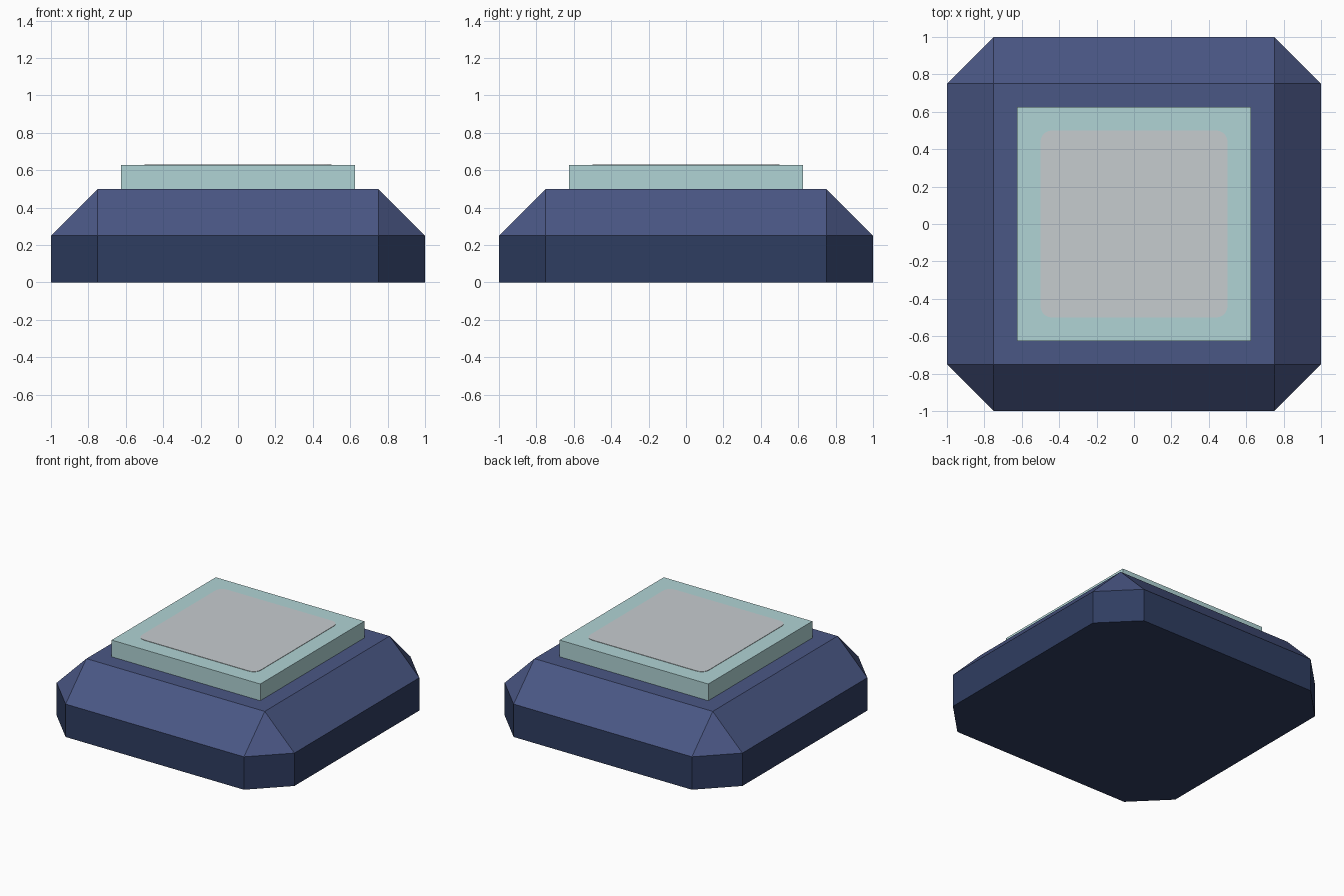
import bpy, bmesh
from mathutils import Matrix

if "Cube" in bpy.data.objects:
    bpy.data.objects.remove(bpy.data.objects["Cube"])


def material(name, rgb):
    # sRGB 0-255 to linear diffuse colour
    lin = [((c / 255 + 0.055) / 1.055) ** 2.4 for c in rgb]
    m = bpy.data.materials.new(name)
    m.diffuse_color = (*lin, 1)
    m.use_nodes = True
    m.node_tree.nodes["Principled BSDF"].inputs["Base Color"].default_value = m.diffuse_color
    return m


def box(bm, size, z0, z1):
    mat = Matrix.Translation((0, 0, (z0 + z1) / 2)) @ Matrix.Diagonal((size, size, z1 - z0, 1))
    bmesh.ops.create_cube(bm, size=1, matrix=mat)


def finish(bm, name, *mats):
    bmesh.ops.recalc_face_normals(bm, faces=bm.faces[:])
    me = bpy.data.meshes.new(name)
    bm.to_mesh(me)
    bm.free()
    for m in mats:
        me.materials.append(m)
    ob = bpy.data.objects.new(name, me)
    bpy.context.collection.objects.link(ob)
    return ob


navy = material("navy side", (47, 61, 97))
blue = material("blue top", (74, 87, 133))
teal = material("pale teal", (176, 212, 213))
grey = material("warm grey", (198, 204, 207))

# Base: chamfered block, cut flat at the ground
bm = bmesh.new()
box(bm, 2, -0.5, 0.5)
bmesh.ops.bevel(bm, geom=bm.edges[:], offset=0.25, segments=1,
                affect='EDGES', offset_type='OFFSET')
cut = bmesh.ops.bisect_plane(bm, geom=bm.verts[:] + bm.edges[:] + bm.faces[:],
                             plane_co=(0, 0, 0), plane_no=(0, 0, 1), clear_inner=True)
rim = [e for e in cut["geom_cut"] if isinstance(e, bmesh.types.BMEdge)]
bmesh.ops.contextual_create(bm, geom=rim)
base = finish(bm, "base", navy, blue)
for p in base.data.polygons:
    p.material_index = 1 if p.normal.z > 0.1 else 0

# Raised square slab
bm = bmesh.new()
box(bm, 1.25, 0.5, 0.627)
finish(bm, "slab", teal)

# Thin rounded panel on the slab
bm = bmesh.new()
box(bm, 1.0, 0.625, 0.63)
corners = [e for e in bm.edges if abs(e.verts[0].co.z - e.verts[1].co.z) > 0.001]
bmesh.ops.bevel(bm, geom=corners, offset=0.06, segments=5, profile=0.5, affect='EDGES')
finish(bm, "top_panel", grey)
